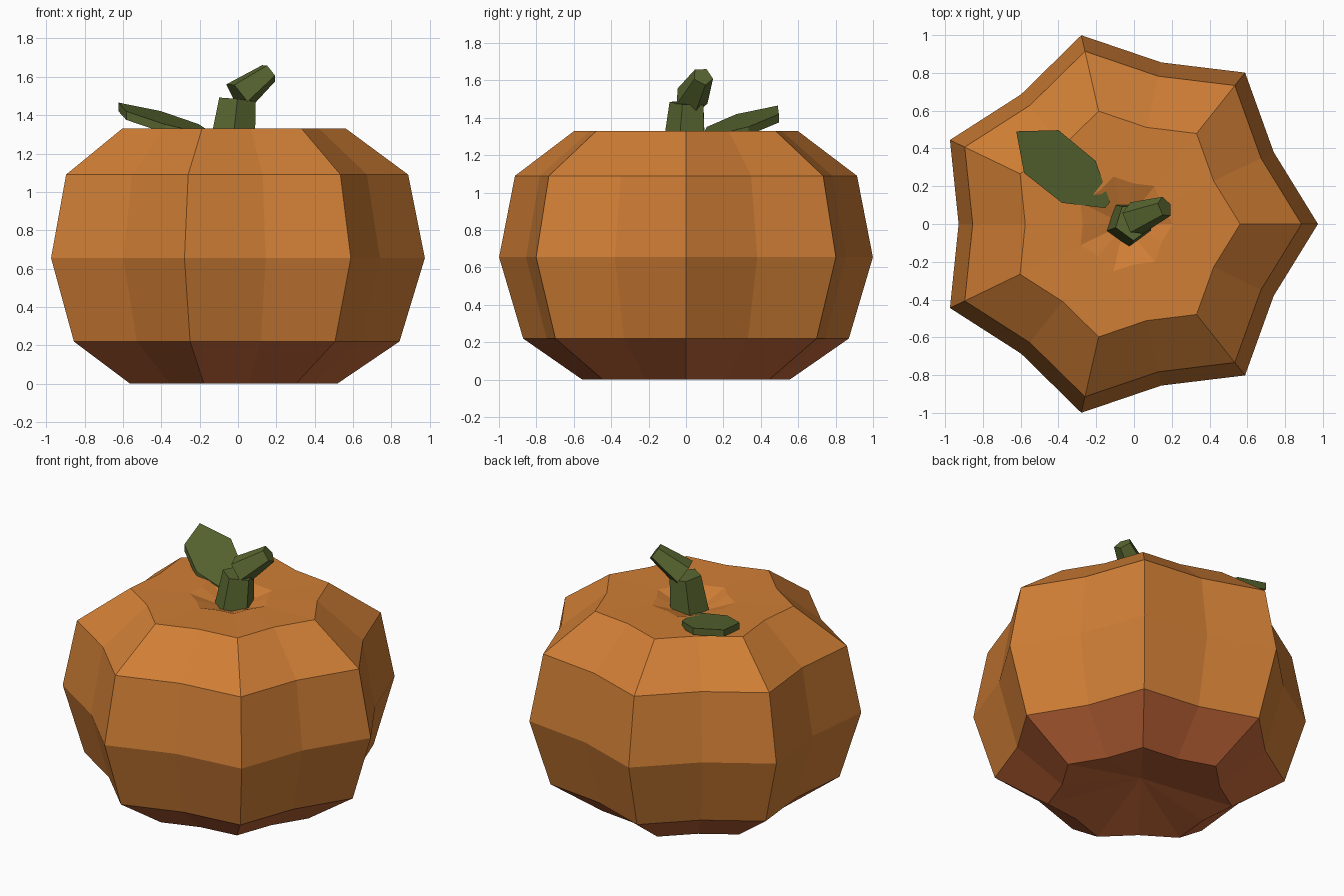
import bpy, bmesh, math
from mathutils import Vector

if "Cube" in bpy.data.objects:
    bpy.data.objects.remove(bpy.data.objects["Cube"])


def material(name, rgb):
    m = bpy.data.materials.new(name)
    m.diffuse_color = (*rgb, 1)
    m.use_nodes = True
    m.node_tree.nodes["Principled BSDF"].inputs["Base Color"].default_value = m.diffuse_color
    return m


orange = material("pumpkin orange", (0.63, 0.209, 0.036))
rust = material("underside rust", (0.546, 0.136, 0.041))
green = material("stem green", (0.102, 0.138, 0.031))


def finish(name, bm, *mats):
    bmesh.ops.recalc_face_normals(bm, faces=bm.faces)
    me = bpy.data.meshes.new(name)
    bm.to_mesh(me)
    bm.free()
    for m in mats:
        me.materials.append(m)
    ob = bpy.data.objects.new(name, me)
    bpy.context.collection.objects.link(ob)
    return ob


def bridge(bm, a, b):
    n = len(a)
    for i in range(n):
        j = (i + 1) % n
        bm.faces.new((a[i], a[j], b[j], b[i]))


# Pumpkin body: seven ribs, peaks and valleys alternating round each ring
CX, N = -0.051, 14
bm = bmesh.new()
rings = []
for z, r in [(0, 0.568), (0.22, 0.893), (0.655, 1.025), (1.09, 0.938),
             (1.33, 0.613), (1.325, 0.257)]:
    ring = []
    for i in range(N):
        a = math.tau * i / N
        rr = r * (0.856 if i % 2 else 1)
        ring.append(bm.verts.new((CX + rr * math.cos(a), rr * math.sin(a), z)))
    rings.append(ring)
for a, b in zip(rings, rings[1:]):
    bridge(bm, a, b)
# Hollows at the top and bottom
for ring, z in ((rings[0], 0.115), (rings[-1], 1.235)):
    c = bm.verts.new((CX, 0, z))
    for i in range(N):
        bm.faces.new((ring[i], ring[(i + 1) % N], c))
for f in bm.faces:
    f.material_index = 1 if f.calc_center_median().z < 0.2 else 0
finish("pumpkin_body", bm, orange, rust)


# Stem: two tapered five-sided pieces
def taper(name, p, q, r0, r1, start):
    p, q = Vector(p), Vector(q)
    d = (q - p).normalized()
    u = (Vector((1, 0, 0)) - d * d.x).normalized()
    v = d.cross(u)
    bm = bmesh.new()
    ends = []
    for c, r in ((p, r0), (q, r1)):
        ends.append([bm.verts.new(c + r * (u * math.cos(t) + v * math.sin(t)))
                     for t in (start + math.tau * k / 5 for k in range(5))])
        bm.faces.new(ends[-1])
    bridge(bm, *ends)
    finish(name, bm, green)


taper("stem_base", (-0.03, 0, 1.23), (-0.003, 0.012, 1.48), 0.125, 0.1, math.radians(-90))
taper("stem_tip", (0.0, 0.025, 1.497), (0.163, 0.09, 1.622), 0.094, 0.057, math.radians(180))

# Leaf: mirrored outline, tilted up along its length and given thickness
half = [(0, 0.02), (0.195, 0.142), (0.45, 0.145)]
outline = half + [(0.62, 0)] + [(a, -w) for a, w in reversed(half)]
bm = bmesh.new()
layers = []
for drop in (0, 0.045):
    layers.append([bm.verts.new((-0.14 - 0.78 * a + 0.63 * w,
                                 0.10 + 0.63 * a + 0.78 * w,
                                 1.30 + 0.267 * a - drop)) for a, w in outline])
    bm.faces.new(layers[-1])
bridge(bm, *layers)
finish("leaf", bm, green)
